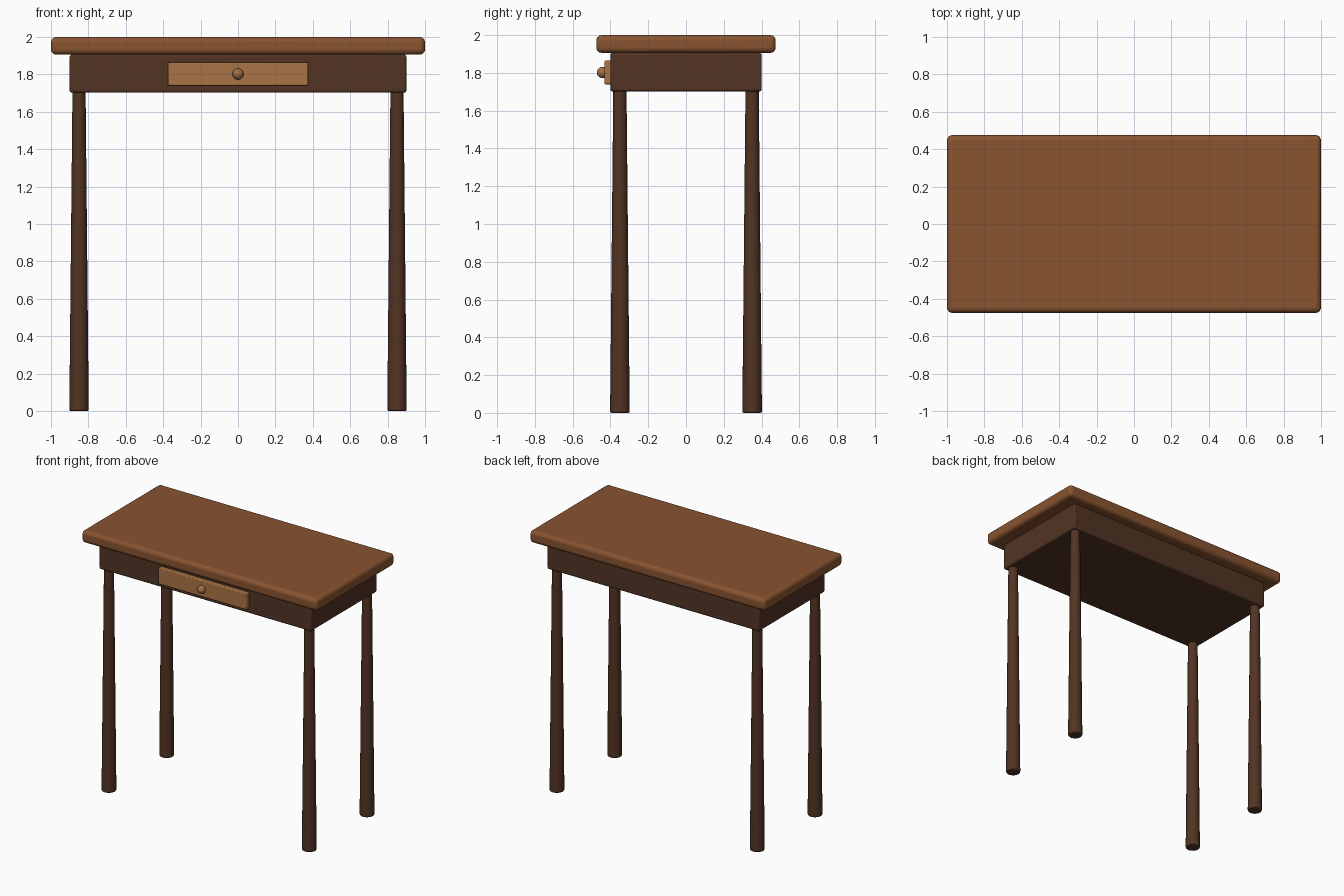
import bpy, math

if "Cube" in bpy.data.objects:
    bpy.data.objects.remove(bpy.data.objects["Cube"])


def material(name, rgb):
    m = bpy.data.materials.new(name)
    m.diffuse_color = (*rgb, 1)
    m.use_nodes = True
    m.node_tree.nodes["Principled BSDF"].inputs["Base Color"].default_value = m.diffuse_color
    return m


TOP = material("warm brown wood", (0.25, 0.088, 0.03))
DARK = material("dark brown wood", (0.085, 0.034, 0.017))
DRAWER = material("light brown wood", (0.40, 0.175, 0.058))
KNOB = material("knob wood", (0.36, 0.16, 0.055))


def finish(name, mat, bevel=0, segments=3):
    ob = bpy.context.object
    ob.name = name
    ob.data.materials.append(mat)
    if bevel:
        b = ob.modifiers.new("bevel", 'BEVEL')
        b.width, b.segments, b.limit_method = bevel, segments, 'ANGLE'
    bpy.ops.object.shade_smooth_by_angle(angle=math.radians(35))
    return ob


def box(name, centre, size, mat, bevel, segments=3):
    bpy.ops.mesh.primitive_cube_add(size=1, location=centre)
    bpy.context.object.scale = size
    bpy.ops.object.transform_apply(location=False, rotation=False, scale=True)
    return finish(name, mat, bevel, segments)


# Top, apron and drawer front
box("table_top", (0, 0, 1.953), (2, 0.95, 0.094), TOP, 0.028, 4)
box("apron", (0, 0, 1.804), (1.8, 0.8, 0.204), DARK, 0.012)
box("drawer_front", (0, -0.413, 1.802), (0.75, 0.038, 0.125), DRAWER, 0.006, 2)

# Drawer knob
bpy.ops.mesh.primitive_uv_sphere_add(segments=24, ring_count=12, radius=0.03,
                                     location=(0, -0.442, 1.802))
finish("drawer_knob", KNOB)

# Legs, thicker at the foot
for side, x in (("left", -0.85), ("right", 0.85)):
    for end, y in (("front", -0.35), ("back", 0.35)):
        bpy.ops.mesh.primitive_cone_add(vertices=24, radius1=0.052, radius2=0.035,
                                        depth=1.72, location=(x, y, 0.86))
        finish(f"{end}_{side}_leg", DARK, 0.008, 2)
